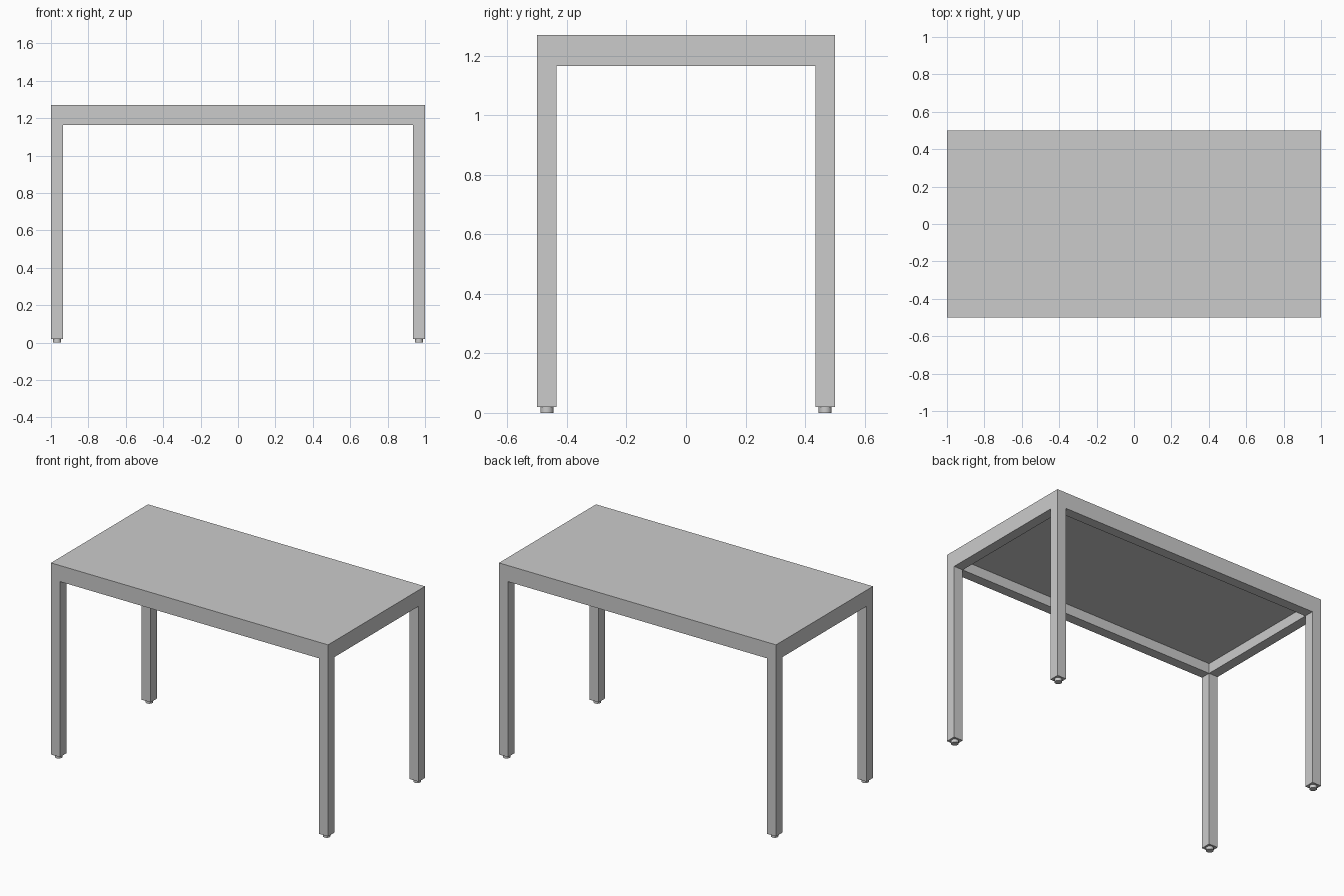
import bpy

if "Cube" in bpy.data.objects:
    bpy.data.objects.remove(bpy.data.objects["Cube"])

TOP_X, TOP_Y = 1.0, 0.5      # half sizes of the table
TUBE = 0.065                 # square tube width
CAP_Z, LEG_Z, FRAME_Z, TOP_Z = 0.02, 0.03, 1.23, 1.27


def box(name, lo, hi):
    bpy.ops.mesh.primitive_cube_add(
        size=1, location=[(a + b) / 2 for a, b in zip(lo, hi)])
    ob = bpy.context.object
    ob.name = name
    ob.scale = [b - a for a, b in zip(lo, hi)]
    bpy.ops.object.transform_apply(location=False, rotation=False, scale=True)
    return ob


def square(name, x, y, z0, z1):
    h = TUBE / 2
    return box(name, (x - h, y - h, z0), (x + h, y + h, z1))


def foot_disc(name, x, y, z0, z1, radius):
    bpy.ops.mesh.primitive_cylinder_add(
        vertices=16, radius=radius, depth=z1 - z0, location=(x, y, (z0 + z1) / 2))
    bpy.context.object.name = name
    bpy.ops.object.shade_smooth_by_angle()


# Table top slab
box("table_top", (-TOP_X, -TOP_Y, FRAME_Z), (TOP_X, TOP_Y, TOP_Z))

cx, cy = TOP_X - TUBE / 2, TOP_Y - TUBE / 2
inner_x, inner_y = TOP_X - TUBE, TOP_Y - TUBE
rail_z = FRAME_Z - TUBE

# Legs with end caps and levelling feet
for sx, side in ((-1, "left"), (1, "right")):
    for sy, end in ((-1, "front"), (1, "back")):
        tag = f"{end}_{side}"
        x, y = sx * cx, sy * cy
        square(f"{tag}_leg", x, y, LEG_Z, FRAME_Z)
        square(f"{tag}_leg_cap", x, y, CAP_Z, LEG_Z)
        foot_disc(f"{tag}_foot", x, y, 0.0, CAP_Z, 0.022)

# Long rails, flush with the leg faces
for s, end in ((-1, "front"), (1, "back")):
    y = s * cy
    box(f"{end}_rail", (-inner_x, y - TUBE / 2, rail_z),
        (inner_x, y + TUBE / 2, FRAME_Z))

# Short side rails
for s, side in ((-1, "left"), (1, "right")):
    x = s * cx
    box(f"{side}_rail", (x - TUBE / 2, -inner_y, rail_z),
        (x + TUBE / 2, inner_y, FRAME_Z))
